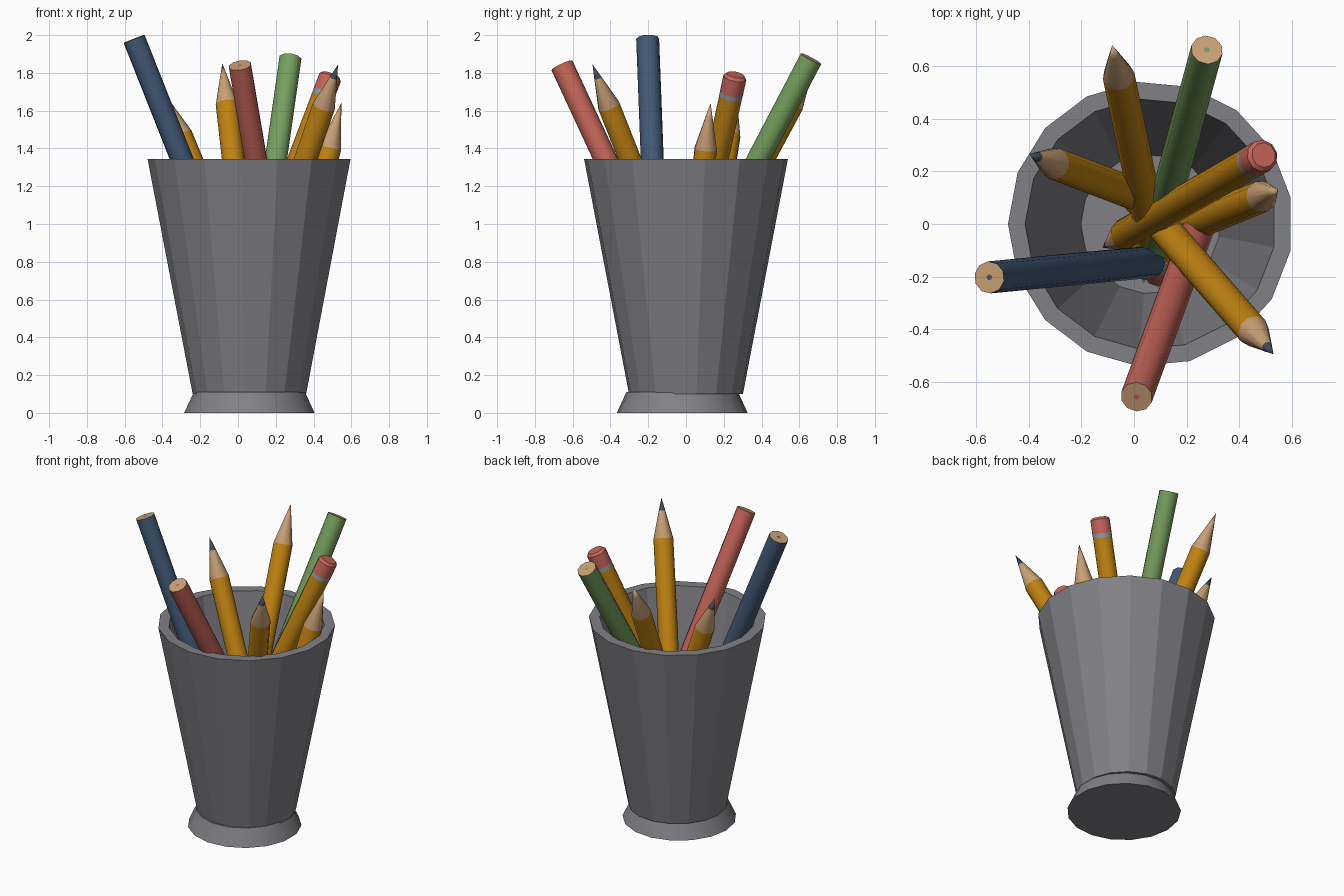
import bpy, bmesh, math
from mathutils import Vector

if "Cube" in bpy.data.objects:
    bpy.data.objects.remove(bpy.data.objects["Cube"])


def mat(name, rgb):
    m = bpy.data.materials.new(name)
    m.diffuse_color = (*rgb, 1)
    m.use_nodes = True
    m.node_tree.nodes["Principled BSDF"].inputs["Base Color"].default_value = m.diffuse_color
    return m


GREY = mat("cup_grey", (0.22, 0.22, 0.24))
YELLOW = mat("pencil_yellow", (0.52, 0.22, 0.006))
WOOD = mat("bare_wood", (0.58, 0.35, 0.18))
RED = mat("coral_red", (0.56, 0.13, 0.10))
GREEN = mat("leaf_green", (0.18, 0.34, 0.11))
BLUE = mat("navy_blue", (0.055, 0.10, 0.18))
LEAD = mat("graphite", (0.05, 0.07, 0.10))
BAND = mat("ferrule", (0.25, 0.32, 0.38))


def lathe(name, start, axis, profile, sides, smooth=None):
    """Spin (distance, radius, material of the strip that follows) about an axis."""
    rot = Vector(axis).to_track_quat('Z', 'Y')
    mats = []
    bm = bmesh.new()
    rings = []
    for t, r, _ in profile:
        if r == 0:
            rings.append([bm.verts.new((0, 0, t))])
        else:
            rings.append([bm.verts.new((r * math.cos(2 * math.pi * i / sides),
                                        r * math.sin(2 * math.pi * i / sides), t))
                          for i in range(sides)])
    for k in range(len(rings) - 1):
        m = profile[k][2]
        if m not in mats:
            mats.append(m)
        a, b = rings[k], rings[k + 1]
        for i in range(sides):
            j = (i + 1) % sides
            if len(a) == 1:
                f = bm.faces.new((a[0], b[j], b[i]))
            elif len(b) == 1:
                f = bm.faces.new((a[i], a[j], b[0]))
            else:
                f = bm.faces.new((a[i], a[j], b[j], b[i]))
            f.material_index = mats.index(m)
    bmesh.ops.recalc_face_normals(bm, faces=bm.faces)
    me = bpy.data.meshes.new(name)
    bm.to_mesh(me)
    bm.free()
    for m in mats:
        me.materials.append(m)
    ob = bpy.data.objects.new(name, me)
    ob.location = start
    ob.rotation_mode = 'QUATERNION'
    ob.rotation_quaternion = rot
    bpy.context.collection.objects.link(ob)
    if smooth:
        bpy.ops.object.select_all(action='DESELECT')
        ob.select_set(True)
        bpy.context.view_layer.objects.active = ob
        bpy.ops.object.shade_smooth_by_angle(angle=math.radians(smooth))
    return ob


# faceted cup with hollow inside, and flared foot
lathe("cup", (0.063, 0, 0), (0, 0, 1),
      [(0.10, 0, GREY), (0.10, 0.303, GREY), (1.345, 0.542, GREY),
       (1.345, 0.477, GREY), (0.14, 0.265, GREY), (0.14, 0, GREY)], 17)
lathe("cup_foot", (0.063, -0.02, 0), (0, 0, 1),
      [(0, 0, GREY), (0, 0.348, GREY), (0.11, 0.297, GREY), (0.11, 0, GREY)], 17, 40)


def coloured_pencil(name, top, tip, paint):
    """Point down, flat end with a small core up."""
    d = Vector(top) - Vector(tip)
    n = d.length
    lathe(name, tip, d,
          [(0, 0, paint), (0.06, 0.015, WOOD), (0.25, 0.061, paint),
           (n, 0.061, WOOD), (n, 0.011, paint), (n, 0, paint)], 10, 40)


def graphite_pencil(name, tip, end, lead=True):
    """Sharpened cone at the tip, band and eraser at the other end."""
    d = Vector(end) - Vector(tip)
    n = d.length
    lathe(name, tip, d,
          [(0, 0, LEAD if lead else WOOD), (0.08, 0.02, WOOD), (0.25, 0.061, YELLOW),
           (n - 0.13, 0.061, BAND), (n - 0.105, 0.062, RED),
           (n - 0.015, 0.062, RED), (n, 0.048, RED), (n, 0, RED)], 10, 40)


coloured_pencil("blue_pencil", (-0.55, -0.203, 1.98), (0.155, -0.135, 0.20), BLUE)
coloured_pencil("red_pencil", (0.01, -0.657, 1.84), (0.29, 0.11, 0.19), RED)
coloured_pencil("green_pencil", (0.277, 0.662, 1.875), (0.035, -0.225, 0.18), GREEN)

graphite_pencil("pencil_front_right", (0.53, -0.495, 1.845), (-0.03, 0.15, 0.21))
graphite_pencil("pencil_back", (-0.083, 0.68, 1.85), (0.10, -0.19, 0.23), False)
graphite_pencil("pencil_left", (-0.397, 0.266, 1.70), (0.22, 0.03, 0.21))
graphite_pencil("pencil_right", (0.547, 0.13, 1.64), (0.18, -0.02, 0.21), False)
# this one stands eraser up
graphite_pencil("pencil_eraser_up", (-0.12, -0.09, 0.18), (0.493, 0.262, 1.79))
